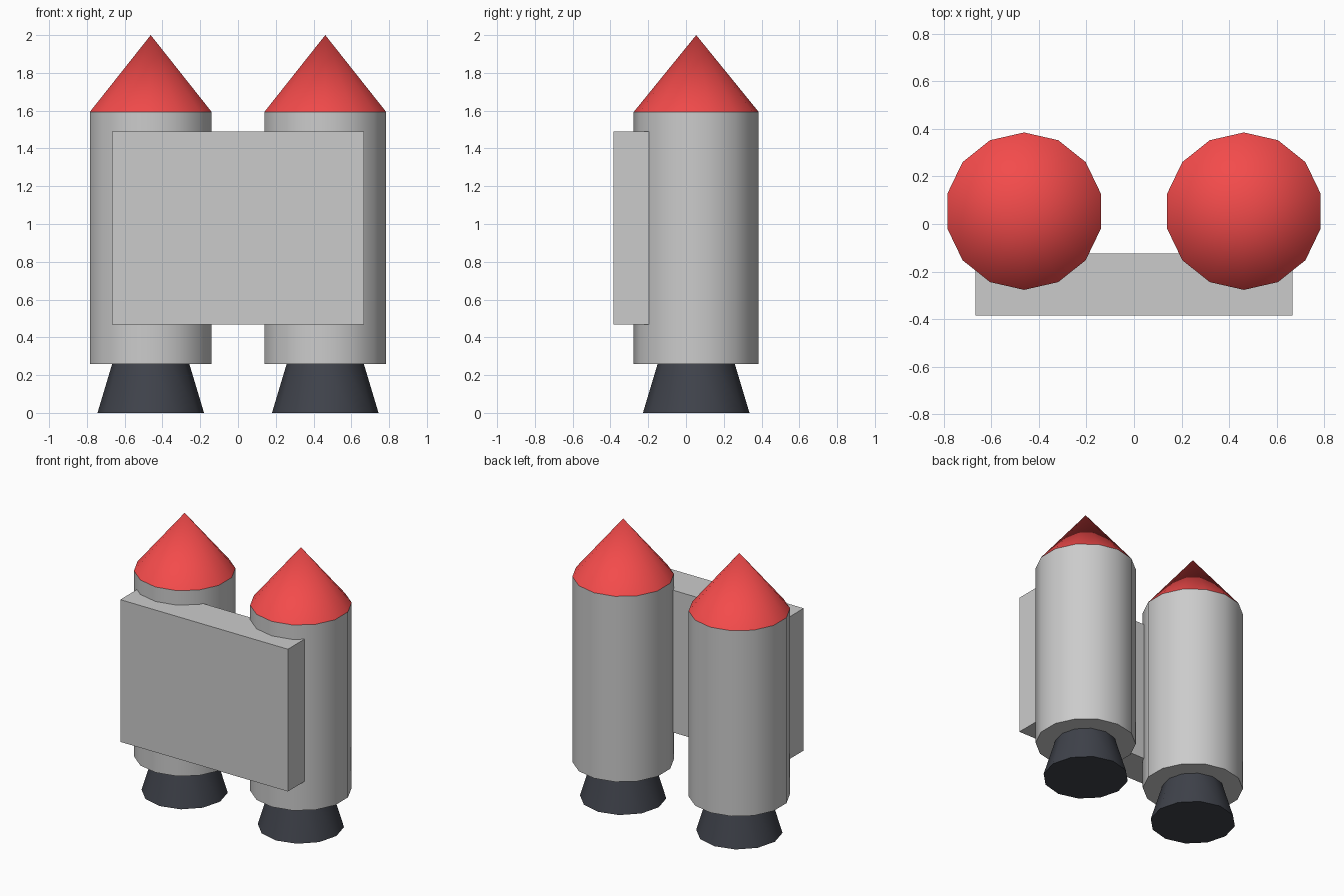
import bpy
from math import radians

if "Cube" in bpy.data.objects:
    bpy.data.objects.remove(bpy.data.objects["Cube"])


def material(name, color):
    mat = bpy.data.materials.new(name)
    mat.diffuse_color = color
    mat.use_nodes = True
    mat.node_tree.nodes["Principled BSDF"].inputs["Base Color"].default_value = mat.diffuse_color
    return mat


RED = material("nose_red", (0.9, 0.07, 0.07, 1))
DARK = material("nozzle_dark", (0.05, 0.055, 0.07, 1))


def tapered(name, x, sides, r_low, r_high, z_low, z_high, mat=None):
    """Round section standing between two heights."""
    bpy.ops.mesh.primitive_cone_add(
        vertices=sides, radius1=r_low, radius2=r_high, depth=z_high - z_low,
        location=(x, 0.054, (z_low + z_high) / 2))
    obj = bpy.context.object
    obj.name = name
    if mat:
        obj.data.materials.append(mat)
    bpy.ops.object.shade_smooth_by_angle(angle=radians(30))
    return obj


# Twin boosters: nozzle, tank and nose cone
for side, x in (("left", -0.462), ("right", 0.462)):
    tapered(f"{side}_nozzle", x, 12, 0.282, 0.204, 0.0, 0.26, DARK)
    tapered(f"{side}_tank", x, 14, 0.331, 0.331, 0.26, 1.593)
    tapered(f"{side}_nose_cone", x, 14, 0.331, 0.0, 1.593, 2.0, RED)

# Front plate joining the tanks
bpy.ops.mesh.primitive_cube_add(size=1, location=(0, -0.255, 0.978))
plate = bpy.context.object
plate.name = "joining_plate"
plate.scale = (1.332, 0.26, 1.022)
bpy.ops.object.transform_apply(location=False, rotation=False, scale=True)
